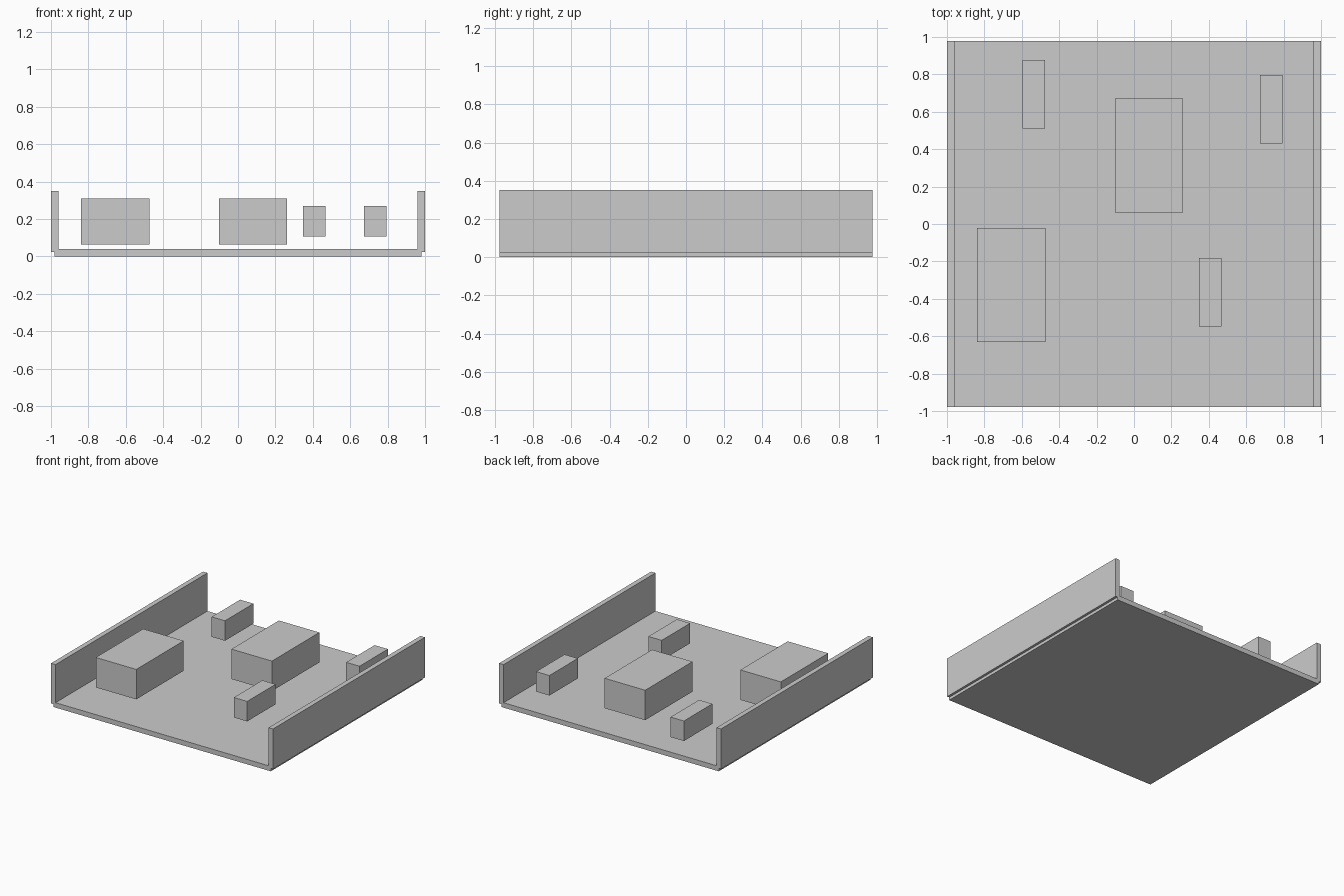
import bpy

if "Cube" in bpy.data.objects:
    bpy.data.objects.remove(bpy.data.objects["Cube"])


def box(name, center, size):
    """Axis-aligned box with its real dimensions baked into the mesh."""
    bpy.ops.mesh.primitive_cube_add(size=1, location=center)
    ob = bpy.context.object
    ob.name = name
    ob.scale = size
    bpy.ops.object.transform_apply(location=False, rotation=False, scale=True)
    return ob


# Floor slab
box("floor", (0, 0, 0.02), (1.96, 1.955, 0.04))

# Side walls, overlapping the slab edges
for side, label in ((-1, "left"), (1, "right")):
    box(f"{label}_wall", (side * 0.98, 0, 0.187), (0.04, 1.955, 0.327))

# Large blocks hovering above the floor
for i, (x, y) in enumerate([(-0.657, -0.327), (0.08, 0.367)], 1):
    box(f"large_block_{i}", (x, y, 0.187), (0.365, 0.61, 0.244))

# Small blocks, centred at the same height
for i, (x, y) in enumerate([(0.407, -0.366), (0.734, 0.613), (-0.535, 0.694)], 1):
    box(f"small_block_{i}", (x, y, 0.187), (0.12, 0.366, 0.163))
